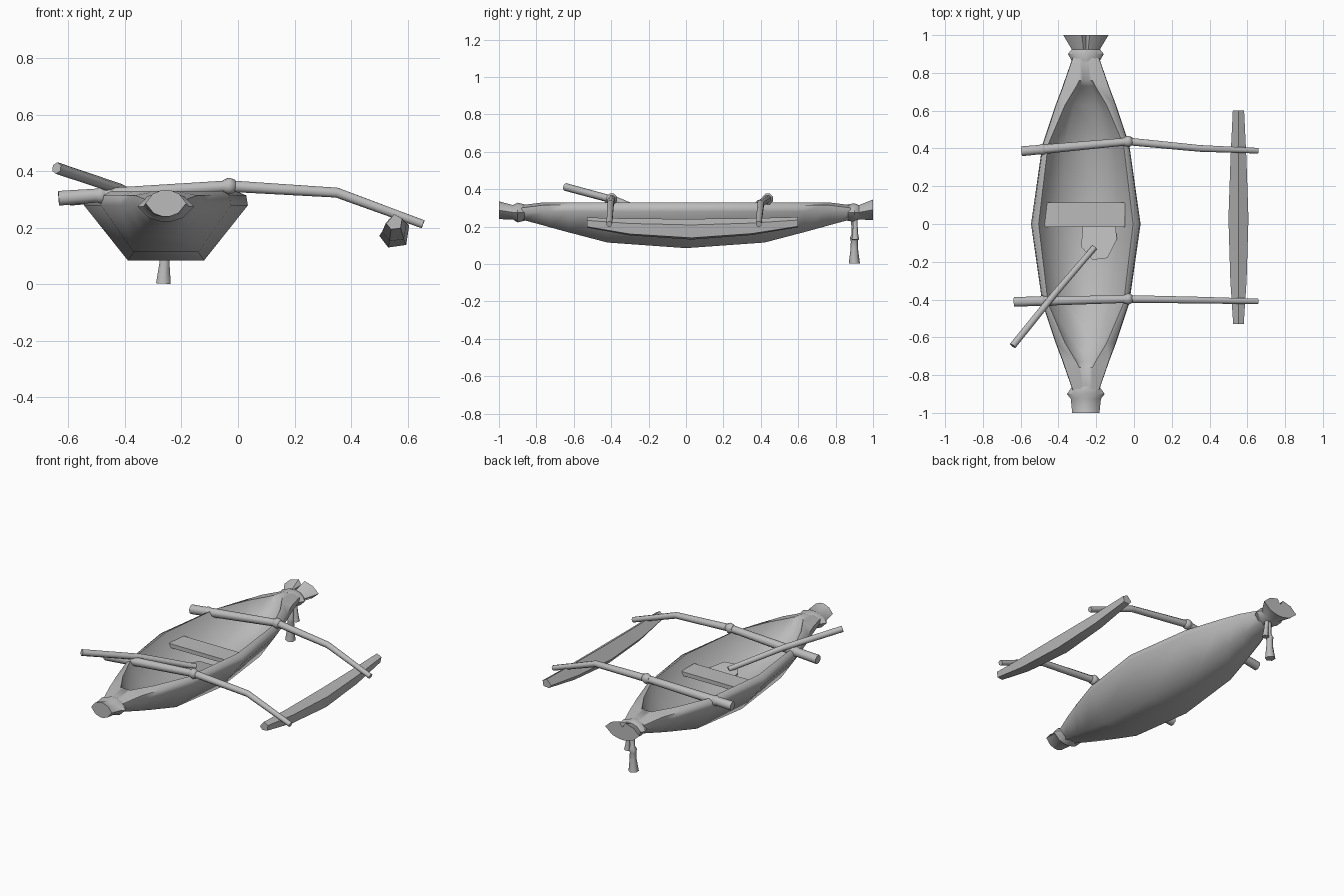
import bpy, bmesh, math
from mathutils import Vector

if "Cube" in bpy.data.objects:
    bpy.data.objects.remove(bpy.data.objects["Cube"])

wood = bpy.data.materials.new("grey_wood")
wood.use_nodes = True
wood.diffuse_color = (0.5, 0.5, 0.5, 1)
wood.node_tree.nodes["Principled BSDF"].inputs["Base Color"].default_value = (0.5, 0.5, 0.5, 1)

CX = -0.255  # hull centre line


def loft(name, rings, angle=35):
    """Skin a list of closed rings and cap both ends."""
    bm = bmesh.new()
    loops = [[bm.verts.new(p) for p in ring] for ring in rings]
    n = len(loops[0])
    for a, b in zip(loops, loops[1:]):
        for i in range(n):
            j = (i + 1) % n
            bm.faces.new((a[i], a[j], b[j], b[i]))
    bm.faces.new(loops[0])
    bm.faces.new(loops[-1])
    bmesh.ops.recalc_face_normals(bm, faces=bm.faces)
    mesh = bpy.data.meshes.new(name)
    bm.to_mesh(mesh)
    bm.free()
    mesh.materials.append(wood)
    obj = bpy.data.objects.new(name, mesh)
    bpy.context.collection.objects.link(obj)
    bpy.ops.object.select_all(action="DESELECT")
    obj.select_set(True)
    bpy.context.view_layer.objects.active = obj
    if angle:
        bpy.ops.object.shade_smooth_by_angle(angle=math.radians(angle))
    return obj


def tube(name, points, radii, sides=8):
    """Round bar through the points with a radius at each."""
    pts = [Vector(p) for p in points]
    rings = []
    for i, p in enumerate(pts):
        d = (pts[min(i + 1, len(pts) - 1)] - pts[max(i - 1, 0)]).normalized()
        ref = Vector((0, 1, 0)) if abs(d.z) > 0.8 else Vector((0, 0, 1))
        u = d.cross(ref).normalized()
        v = d.cross(u)
        turns = [math.tau * (k + 0.5) / sides for k in range(sides)]
        rings.append([p + radii[i] * (u * math.cos(t) + v * math.sin(t)) for t in turns])
    return loft(name, rings, 65)


def mirrored(half, y):
    """Close a half profile of (offset, z) around the hull centre line."""
    right = [(CX + x, y, z) for x, z in half]
    left = [(CX - x, y, z) for x, z in reversed(half)]
    return right + left


# Hull: y, bottom half width, bottom z, side half width, side z, rim half width, floor half width, floor z
stations = [
    (0.0, 0.135, 0.085, 0.29, 0.28, 0.25, 0.14, 0.14),
    (0.42, 0.115, 0.115, 0.23, 0.28, 0.2, 0.11, 0.17),
    (0.63, 0.085, 0.17, 0.16, 0.28, 0.11, 0.06, 0.235),
    (0.73, 0.068, 0.197, 0.122, 0.28, 0.05, 0.03, 0.285),
    (0.76, 0.063, 0.206, 0.112, 0.28, 0.035, 0.015, 0.33),
    (0.88, 0.035, 0.238, 0.07, 0.275, 0.03, 0.015, 0.315),
]


def hull_ring(s, side):
    y, bw, bz, w, wz, rw, fw, fz = s
    top = 0.315 if y > 0.8 else 0.33
    return mirrored([(bw, bz), (w, wz), (w * 0.98, top - 0.015), (rw, top), (fw, fz)], y * side)


loft("hull", [hull_ring(s, -1) for s in reversed(stations)] + [hull_ring(s, 1) for s in stations[1:]], 65)


# Carved ends of the hull, hexagonal in section
def hex_ring(y, hw, lo, hi, notch=0.0):
    mid = (lo + hi) / 2
    h = (hi - lo) / 2
    return mirrored([(hw * 0.15, lo), (hw * 0.6, lo + h * 0.25), (hw, mid), (hw * 0.65, hi - h * 0.3),
                     (hw * 0.17, hi), (0.002, hi - notch)], y)


loft("front_stem", [hex_ring(-0.86, 0.072, 0.232, 0.318), hex_ring(-0.9, 0.1, 0.222, 0.328),
                    hex_ring(-0.925, 0.08, 0.238, 0.315), hex_ring(-1.0, 0.072, 0.24, 0.335)], 45)
loft("rear_stem", [hex_ring(0.86, 0.072, 0.232, 0.318), hex_ring(0.9, 0.095, 0.225, 0.325),
                   hex_ring(0.925, 0.075, 0.238, 0.315), hex_ring(1.0, 0.12, 0.235, 0.345, 0.03)], 45)

# Cross beams, each lashed to both sides of the hull
beams = {
    "front": [(-0.635, -0.412, 0.305), (-0.03, -0.397, 0.348), (0.35, -0.403, 0.325), (0.655, -0.41, 0.213)],
    "rear": [(-0.595, 0.385, 0.305), (-0.03, 0.437, 0.348), (0.35, 0.4, 0.325), (0.655, 0.388, 0.213)],
}
for end, path in beams.items():
    tube(end + "_beam", path, [0.028, 0.022, 0.019, 0.016])
    a, b = Vector(path[0]), Vector(path[1])
    for side, x in (("right", -0.485), ("left", -0.03)):
        c = a.lerp(b, (x - a.x) / (b.x - a.x))
        step = (b - a).normalized() * 0.022
        tube(f"{end}_{side}_lashing", [c - step, c - step * 0.2, c + step * 0.2, c + step],
             [0.024, 0.031, 0.031, 0.022])

# Outrigger float with a five sided section
section = [(0, 0.25), (1, 0.215), (0.8, 0.14), (-0.4, 0.13), (-1, 0.175)]


def float_ring(y, hw, z_mid, scale):
    return [(0.553 + x * hw, y, z_mid + (z - 0.19) * scale) for x, z in section]


loft("outrigger_float", [float_ring(-0.53, 0.028, 0.222, 0.45), float_ring(-0.3, 0.043, 0.198, 0.75),
                         float_ring(0.03, 0.053, 0.186, 0.92), float_ring(0.35, 0.042, 0.2, 0.75),
                         float_ring(0.6, 0.03, 0.224, 0.45)], 50)

# Plank seat
plank = [(-0.015, 0.25), (0.115, 0.25), (0.115, 0.275), (-0.015, 0.275)]
loft("seat", [[(x, y, z) for y, z in plank] for x in (-0.48, -0.047)], 0)

# Paddle resting on the front beam
tube("paddle_shaft", [(-0.642, -0.645, 0.412), (-0.42, -0.37, 0.338), (-0.21, -0.125, 0.24)],
     [0.021, 0.02, 0.018], 6)
blade = [(-0.28, -0.12), (-0.27, 0.0), (-0.1, 0.0), (-0.09, -0.08), (-0.14, -0.18), (-0.22, -0.19)]
loft("paddle_blade", [[(x, y, 0.2 - y * 0.2 + dz) for x, y in blade] for dz in (0, 0.012)], 0)

# Hanging tassels under the rear stem
tube("long_tassel", [(-0.25, 0.9, 0.24), (-0.256, 0.9, 0.16), (-0.258, 0.9, 0.14), (-0.26, 0.9, 0.12),
                     (-0.26, 0.9, 0.08), (-0.264, 0.9, 0.003)],
     [0.018, 0.014, 0.024, 0.019, 0.02, 0.03], 6)
tube("short_tassel", [(-0.235, 0.905, 0.24), (-0.228, 0.905, 0.17), (-0.225, 0.905, 0.13)],
     [0.012, 0.014, 0.02], 6)
